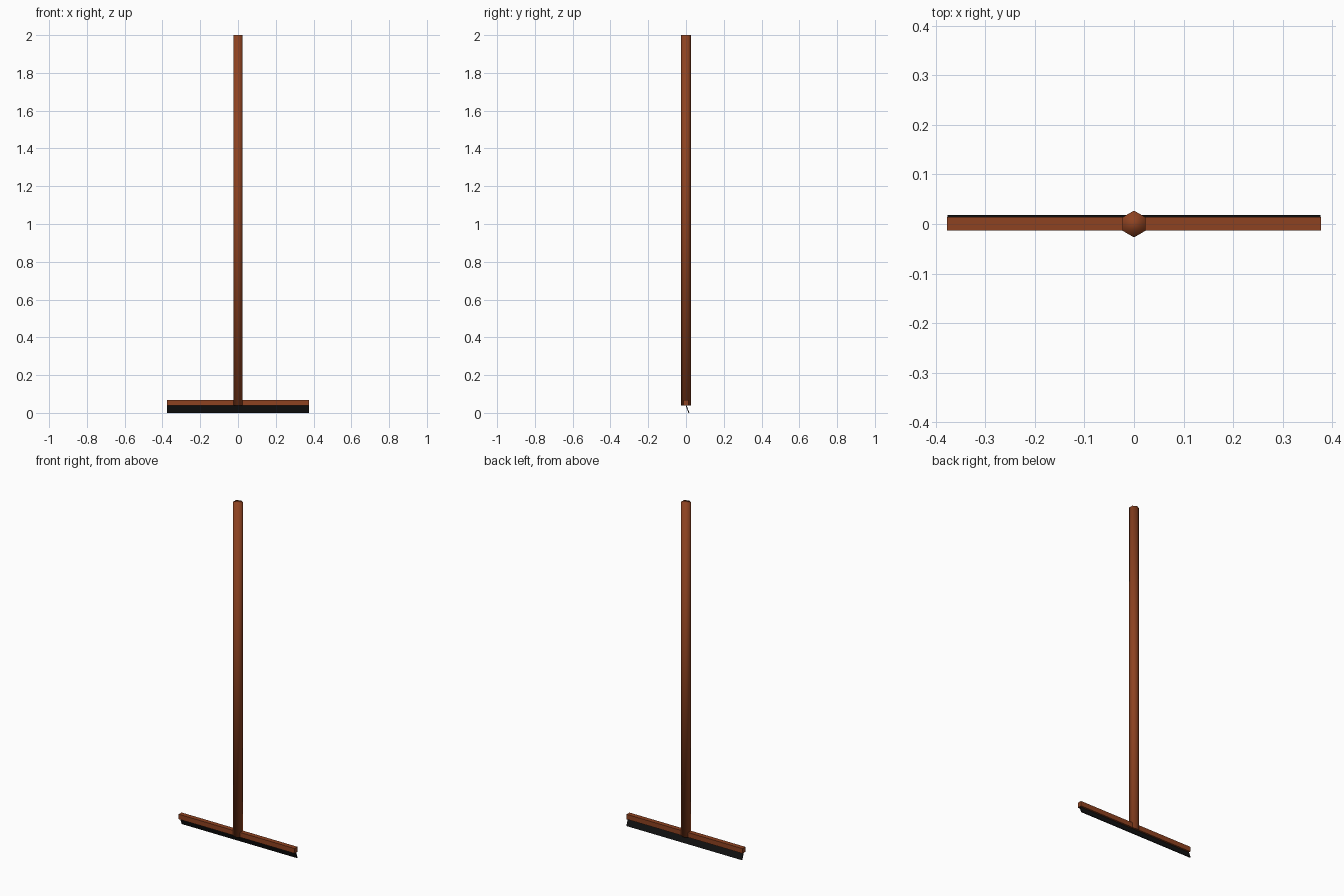
import bpy, bmesh, math
from mathutils import Matrix

if "Cube" in bpy.data.objects:
    bpy.data.objects.remove(bpy.data.objects["Cube"])


def material(name, color):
    m = bpy.data.materials.new(name)
    m.diffuse_color = color
    m.use_nodes = True
    m.node_tree.nodes["Principled BSDF"].inputs["Base Color"].default_value = m.diffuse_color
    return m


wood = material("brown_wood", (0.27, 0.055, 0.015, 1))
rubber = material("black_rubber", (0.006, 0.006, 0.006, 1))


def finish(name, bm, mat):
    bmesh.ops.recalc_face_normals(bm, faces=bm.faces)
    mesh = bpy.data.meshes.new(name)
    bm.to_mesh(mesh)
    bm.free()
    mesh.materials.append(mat)
    ob = bpy.data.objects.new(name, mesh)
    bpy.context.collection.objects.link(ob)
    return ob


def extrude_x(name, profile, half, mat):
    """Sweep a (y, z) profile along x."""
    bm = bmesh.new()
    face = bm.faces.new([bm.verts.new((-half, y, z)) for y, z in profile])
    new = bmesh.ops.extrude_face_region(bm, geom=[face], use_keep_orig=True)["geom"]
    verts = [g for g in new if isinstance(g, bmesh.types.BMVert)]
    bmesh.ops.translate(bm, verts=verts, vec=(2 * half, 0, 0))
    return finish(name, bm, mat)


# Six-sided handle, corners facing front and back
bm = bmesh.new()
bottom, top = 0.038, 2.0
bmesh.ops.create_cone(bm, cap_ends=True, segments=6, radius1=0.027, radius2=0.027,
                      depth=top - bottom,
                      matrix=Matrix.Translation((0, 0, (top + bottom) / 2)))
if max(v.co.y for v in bm.verts) < 0.0265:
    bmesh.ops.rotate(bm, verts=bm.verts, matrix=Matrix.Rotation(math.radians(30), 3, 'Z'))
handle = finish("handle", bm, wood)
for p in handle.data.polygons:
    p.use_smooth = True

# Cross bar that grips the blade
extrude_x("cross_bar", [(-0.013, 0.038), (0.014, 0.038), (0.014, 0.067), (-0.013, 0.067)],
          0.377, wood)

# Thin rubber blade leaning backwards to the floor
extrude_x("rubber_blade", [(-0.004, 0.045), (0.001, 0.045), (0.018, 0.0), (0.013, 0.0)],
          0.376, rubber)
